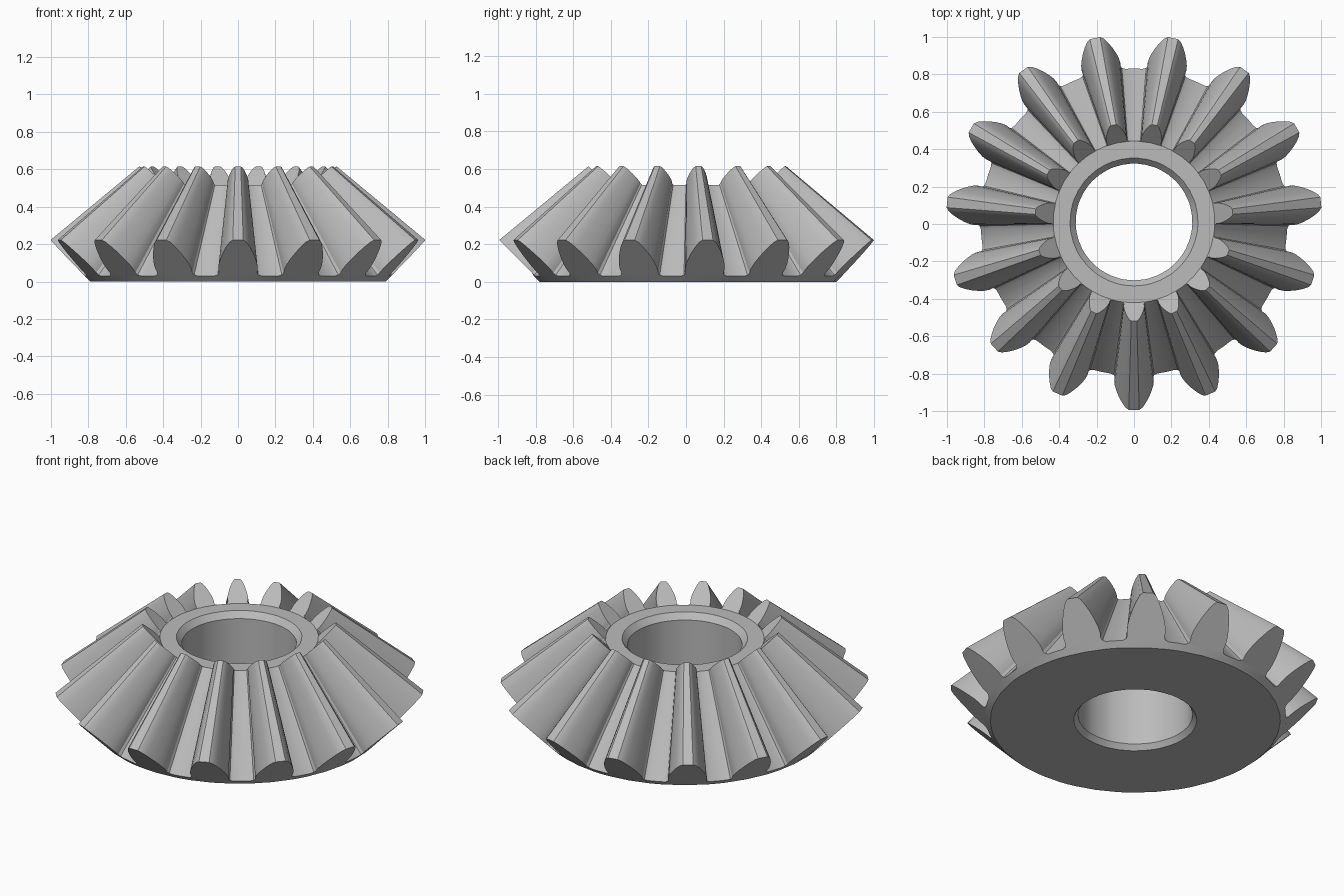
import bpy, bmesh
from math import sin, cos, pi, radians
from mathutils import Vector

cube = bpy.data.objects.get("Cube")
if cube:
    bpy.data.objects.remove(cube)

TEETH = 15
PITCH = 2 * pi / TEETH
APEX = 1.053                    # height where all tooth lines meet
INNER = 0.527                   # scale of the small end towards the apex
ROOT_R, ROOT_Z = 0.82, 0.03
TIP_R, TIP_Z = 1.005, 0.222
CENTRE_Y = 0.011

steel = bpy.data.materials.new("steel_grey")
steel.use_nodes = True
colour = (0.5, 0.5, 0.5, 1)
steel.diffuse_color = colour
steel.node_tree.nodes["Principled BSDF"].inputs["Base Color"].default_value = colour

# Half tooth outline from root to tip: half width, height fraction
half = [(0.125, 0), (0.108, 0.03), (0.102, 0.09), (0.106, 0.19), (0.103, 0.33),
        (0.094, 0.48), (0.08, 0.65), (0.063, 0.81), (0.045, 0.94), (0.028, 1)]
outline = [(-w, t) for w, t in half] + [(w, t) for w, t in reversed(half)]

bm = bmesh.new()


def polar(angle, r, z):
    return bm.verts.new((r * cos(angle), r * sin(angle) + CENTRE_Y, z))


def cone_point(angle, w, t, scale):
    """Point on the back cone, scaled towards the apex."""
    r = ROOT_R + (TIP_R - ROOT_R) * t
    z = ROOT_Z + (TIP_Z - ROOT_Z) * t
    return polar(angle + w / r, r * scale, APEX + (z - APEX) * scale)


def toothed_end(scale):
    """Tooth outlines, plus the ring of root points below and between them."""
    teeth, ring, gaps = [], [], []
    for i in range(TEETH):
        a = -pi / 2 + i * PITCH
        tooth = [cone_point(a, w, t, scale) for w, t in outline]
        foot = cone_point(a, 0, 0, scale)
        gap = cone_point(a + PITCH / 2, 0, 0, scale)
        teeth.append(tooth)
        gaps.append(gap)
        ring += [tooth[0], foot, tooth[-1], gap]
        bm.faces.new(tooth + [foot])
    return teeth, ring, gaps


def bridge(a, b):
    for i in range(len(a)):
        j = (i + 1) % len(a)
        bm.faces.new((a[i], a[j], b[j], b[i]))


# Teeth and valleys between the large and the small end
big, big_ring, big_gaps = toothed_end(1)
small, small_ring, small_gaps = toothed_end(INNER)
for i in range(TEETH):
    n = (i + 1) % TEETH
    rows = (big[i] + [big_gaps[i], big[n][0]], small[i] + [small_gaps[i], small[n][0]])
    for k in range(len(outline) + 1):
        bm.faces.new((rows[0][k], rows[0][k + 1], rows[1][k + 1], rows[1][k]))

# Body: back rim, flat base, chamfered bore and top of the hub
angles = []
for i in range(TEETH):
    a = -pi / 2 + i * PITCH
    w = half[0][0] / ROOT_R
    angles += [a - w, a, a + w, a + PITCH / 2]
previous = big_ring
top = APEX + (ROOT_Z - APEX) * INNER
for r, z in ((0.79, 0), (0.335, 0), (0.312, 0.03), (0.312, top - 0.035), (0.342, top)):
    ring = [polar(a, r, z) for a in angles]
    bridge(previous, ring)
    previous = ring
bridge(previous, small_ring)

bmesh.ops.recalc_face_normals(bm, faces=bm.faces)
mesh = bpy.data.meshes.new("bevel_gear")
bm.to_mesh(mesh)
bm.free()
mesh.materials.append(steel)
gear = bpy.data.objects.new("bevel_gear", mesh)
bpy.context.scene.collection.objects.link(gear)

bpy.ops.object.select_all(action='DESELECT')
gear.select_set(True)
bpy.context.view_layer.objects.active = gear
bpy.ops.object.shade_smooth_by_angle(angle=radians(28))
